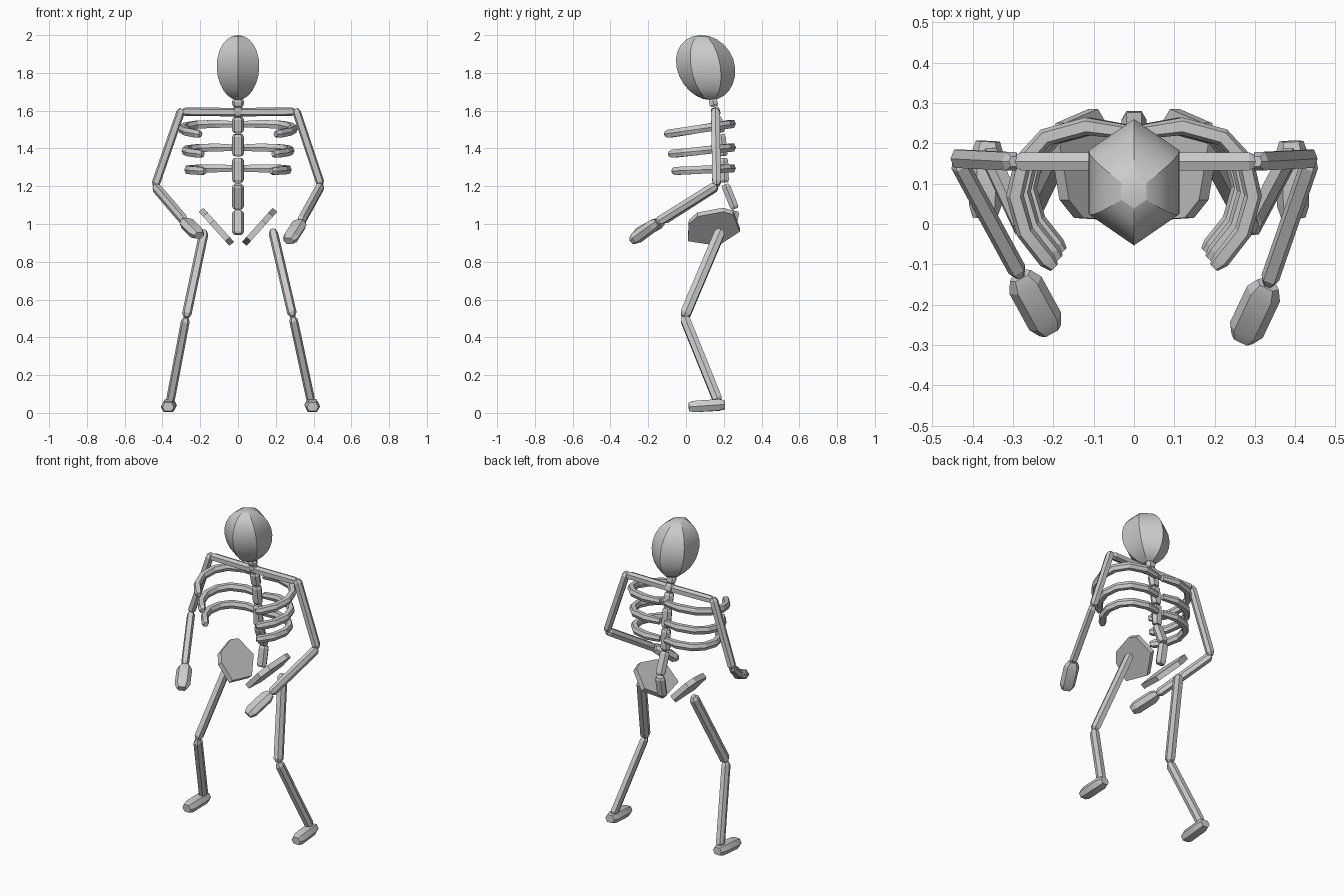
import bpy, bmesh, math
from mathutils import Vector

cube = bpy.data.objects.get("Cube")
if cube:
    bpy.data.objects.remove(cube, do_unlink=True)

# One flat colour for the whole skeleton
bone_grey = bpy.data.materials.new("bone_grey")
bone_grey.use_nodes = True
GREY = (0.6, 0.6, 0.6, 1)
bone_grey.diffuse_color = GREY
bone_grey.node_tree.nodes["Principled BSDF"].inputs["Base Color"].default_value = GREY


def finish(name, bm):
    bmesh.ops.recalc_face_normals(bm, faces=bm.faces)
    mesh = bpy.data.meshes.new(name)
    bm.to_mesh(mesh)
    bm.free()
    mesh.materials.append(bone_grey)
    obj = bpy.data.objects.new(name, mesh)
    bpy.context.collection.objects.link(obj)
    bpy.ops.object.select_all(action='DESELECT')
    obj.select_set(True)
    bpy.context.view_layer.objects.active = obj
    bpy.ops.object.shade_smooth_by_angle(angle=math.radians(20))
    return obj


def sweep(name, path, width, depth, scales, up):
    """Six-sided bar along a path; width lies across 'up', depth along it."""
    path = [Vector(p) for p in path]
    up = Vector(up)
    last = len(path) - 1
    bm = bmesh.new()
    rings = []
    for i, p in enumerate(path):
        t = (path[min(i + 1, last)] - path[max(i - 1, 0)]).normalized()
        side = t.cross(up).normalized()
        top = side.cross(t)
        w, d = width / 2 * scales[i], depth / 2 * scales[i]
        outline = [(1, 0), (0.6, 1), (-0.6, 1), (-1, 0), (-0.6, -1), (0.6, -1)]
        rings.append([bm.verts.new(p + side * a * w + top * b * d) for a, b in outline])
    for r, s in zip(rings, rings[1:]):
        for k in range(6):
            n = (k + 1) % 6
            bm.faces.new((r[k], r[n], s[n], s[k]))
    bm.faces.new(rings[0])
    bm.faces.new(rings[-1])
    return finish(name, bm)


def bone(name, a, b, width, depth, up=(0, 1, 0), end=0.02, tip=0.55):
    """Straight bone with short tapered ends."""
    a, b = Vector(a), Vector(b)
    step = (b - a).normalized() * end
    return sweep(name, [a, a + step, b - step, b], width, depth, [tip, 1, 1, tip], up)


# Skull: six meridians, leaning slightly forward towards the crown
bm = bmesh.new()
bmesh.ops.create_uvsphere(bm, u_segments=6, v_segments=12, radius=1)
for v in bm.verts:
    x, y, z = v.co
    egg = 1 + 0.05 * z
    v.co = (0.13 * x * egg, 0.105 + 0.155 * y * egg - 0.025 * z, 1.828 + 0.172 * z)
finish("skull", bm)

# Neck and spine
spine = [(0.14, 1.665), (0.15, 1.62), (0.165, 1.57), (0.185, 1.48),
         (0.2, 1.355), (0.205, 1.215), (0.262, 1.075), (0.235, 0.94)]
for i, (p, q) in enumerate(zip(spine, spine[1:])):
    name = "neck" if i == 0 else f"vertebra_{i}"
    gap = 0.04
    a, b = Vector((0, *p)), Vector((0, *q))
    bone(name, a.lerp(b, gap), b.lerp(a, gap), 0.062, 0.045, end=0.012, tip=0.75)

# Ribs: three mirrored pairs, smaller and flatter going down
rib_plan = [(0.02, 0.228), (0.12, 0.242), (0.22, 0.215), (0.275, 0.155),
            (0.295, 0.07), (0.27, -0.02), (0.215, -0.09), (0.198, -0.107)]
rib_rows = [("upper", 1.0, 1.53, 1.475), ("middle", 0.94, 1.405, 1.37),
            ("lower", 0.89, 1.295, 1.28)]
for row, size, z_back, z_tip in rib_rows:
    for side, sx in (("left", 1), ("right", -1)):
        path = []
        for x, y in rib_plan:
            f = (0.242 - y) / 0.35
            path.append((sx * x * size, 0.242 - 0.35 * f * size, z_back + (z_tip - z_back) * f))
        sweep(f"{side}_{row}_rib", path, 0.044, 0.042, [0.8] + [1] * 6 + [0.6], (0, 0, 1))

# Pelvis: two tilted plates meeting in a V
pelvis_outline = [(0.015, 1.01), (0.06, 1.05), (0.195, 1.075), (0.25, 1.06),
                  (0.285, 0.97), (0.17, 0.895), (0.01, 0.92)]
for side, sx in (("left", 1), ("right", -1)):
    bm = bmesh.new()
    layers = []
    for off in (-0.016, 0.016):
        layers.append([bm.verts.new((sx * (0.02 + 0.9 * (z - 0.88) - off * 0.74), y, z + off * 0.67))
                       for y, z in pelvis_outline])
    lower, upper = layers
    n = len(pelvis_outline)
    bm.faces.new(lower)
    bm.faces.new(upper)
    for k in range(n):
        m = (k + 1) % n
        bm.faces.new((lower[k], lower[m], upper[m], upper[k]))
    finish(f"{side}_pelvis", bm)

# Limbs: the pose differs a little from side to side
joints = {
    "left": dict(sx=1, shoulder=(0.305, 0.155, 1.61), elbow=(0.44, 0.162, 1.205),
                 wrist=(0.332, -0.15, 1.01), fingers=(0.268, -0.285, 0.91),
                 hip=(0.183, 0.185, 0.97), knee=(0.29, -0.01, 0.51),
                 ankle=(0.387, 0.172, 0.06), heel=(0.39, 0.205, 0.045), toe=(0.395, 0.015, 0.032)),
    "right": dict(sx=-1, shoulder=(-0.298, 0.155, 1.61), elbow=(-0.44, 0.162, 1.2),
                  wrist=(-0.282, -0.128, 1.015), fingers=(-0.207, -0.265, 0.94),
                  hip=(-0.178, 0.185, 0.965), knee=(-0.275, -0.01, 0.505),
                  ankle=(-0.36, 0.172, 0.055), heel=(-0.362, 0.205, 0.042), toe=(-0.37, 0.015, 0.032)),
}
for side, j in joints.items():
    bone(f"{side}_collarbone", (0.003 * j["sx"], 0.155, 1.592),
         (j["shoulder"][0], 0.155, 1.595), 0.045, 0.045)
    bone(f"{side}_upper_arm", j["shoulder"], j["elbow"], 0.045, 0.045)
    bone(f"{side}_forearm", j["elbow"], j["wrist"], 0.046, 0.046, up=(0, 0, 1))
    bone(f"{side}_hand", j["wrist"], j["fingers"], 0.09, 0.055, up=(0, 0, 1), end=0.03, tip=0.65)
    bone(f"{side}_thigh", j["hip"], j["knee"], 0.05, 0.055)
    bone(f"{side}_shin", j["knee"], j["ankle"], 0.046, 0.05)
    bone(f"{side}_foot", j["heel"], j["toe"], 0.08, 0.06, up=(0, 0, 1), end=0.03, tip=0.75)
